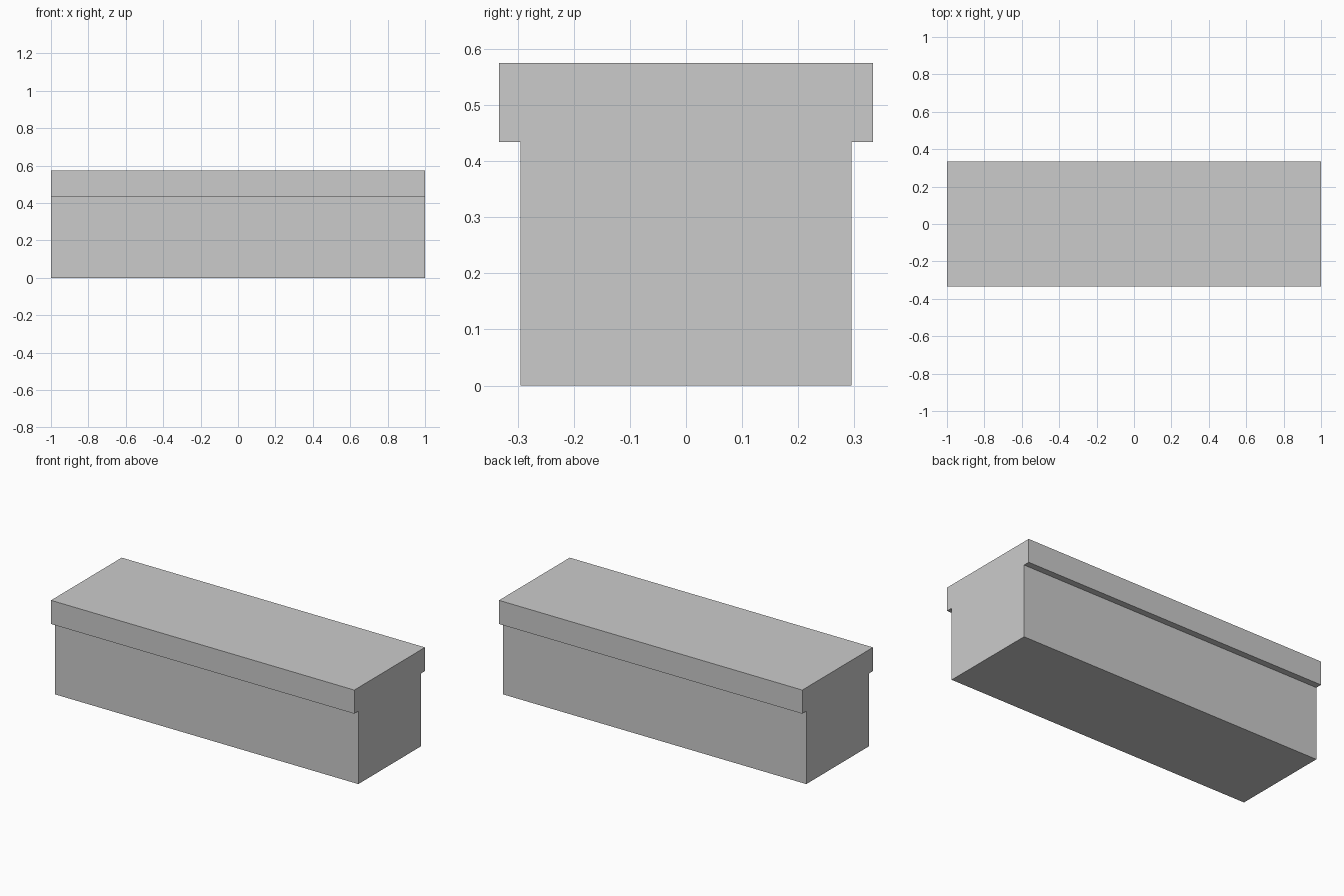
import bpy
import bmesh

if "Cube" in bpy.data.objects:
    bpy.data.objects.remove(bpy.data.objects["Cube"])

LENGTH = 2.0
# Right half of the T-shaped end profile (y, z), from the bottom up
half = [(0.295, 0.0), (0.295, 0.434), (0.333, 0.434), (0.333, 0.575)]
profile = half + [(-y, z) for y, z in reversed(half)]

# Beam with overhanging top: end profile extruded along x
bm = bmesh.new()
end = bm.faces.new([bm.verts.new((-LENGTH / 2, y, z)) for y, z in profile])
result = bmesh.ops.extrude_face_region(bm, geom=[end], use_keep_orig=True)
moved = [g for g in result["geom"] if isinstance(g, bmesh.types.BMVert)]
bmesh.ops.translate(bm, verts=moved, vec=(LENGTH, 0, 0))
bmesh.ops.recalc_face_normals(bm, faces=bm.faces[:])

mesh = bpy.data.meshes.new("capped_block")
bm.to_mesh(mesh)
bm.free()
bpy.context.collection.objects.link(bpy.data.objects.new("capped_block", mesh))
